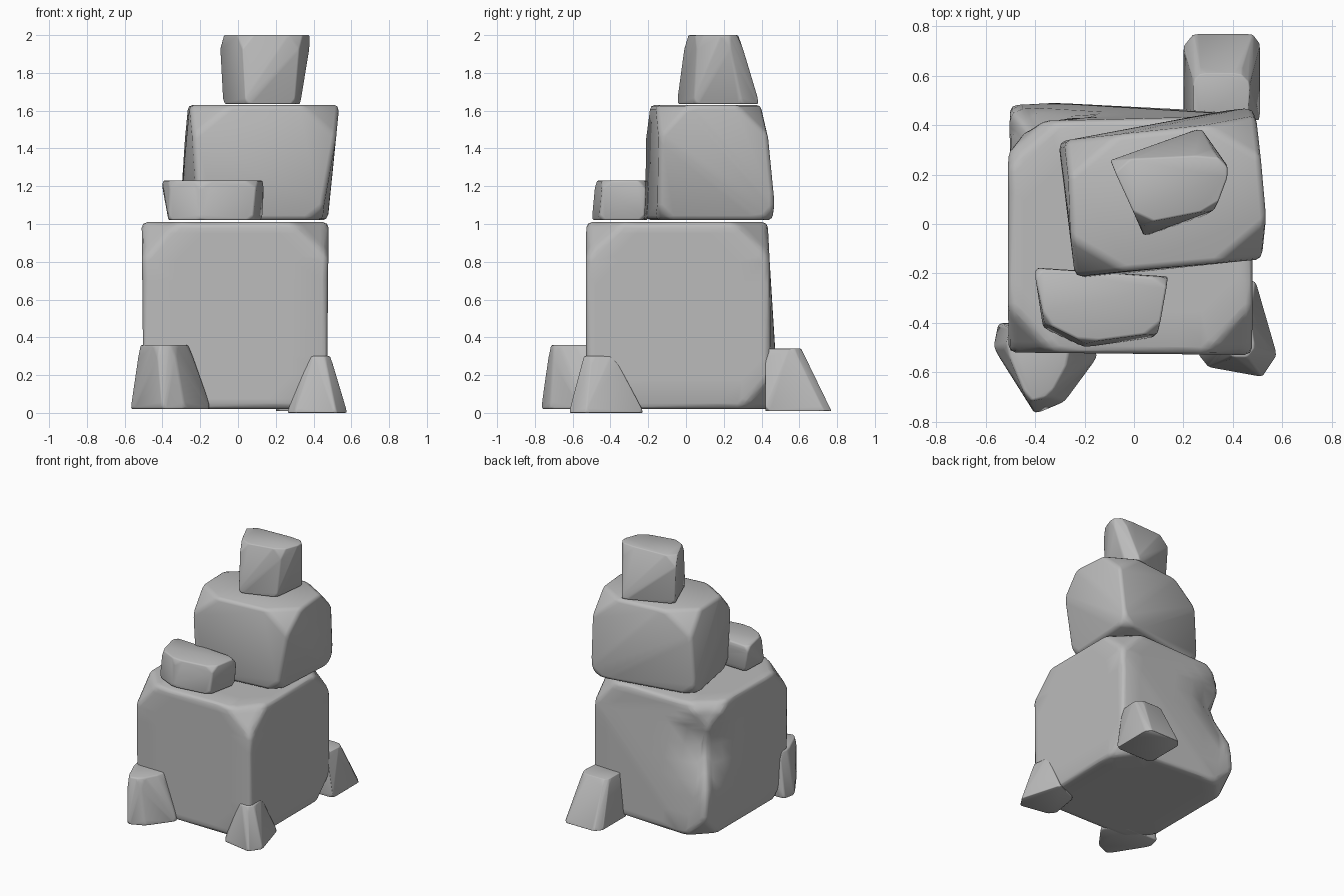
import bpy
import bmesh
from mathutils import Vector

if "Cube" in bpy.data.objects:
    bpy.data.objects.remove(bpy.data.objects["Cube"], do_unlink=True)

stone = bpy.data.materials.new("stone_grey")
stone.use_nodes = True
GREY = (0.5, 0.5, 0.5, 1)
stone.diffuse_color = GREY
stone.node_tree.nodes["Principled BSDF"].inputs["Base Color"].default_value = GREY
stone.node_tree.nodes["Principled BSDF"].inputs["Roughness"].default_value = 0.8


def chipped_corners(ring, other, cut):
    """Replace every corner by three points slid along its edges."""
    n = len(ring)
    for i, corner in enumerate(ring):
        for neighbour in (ring[i - 1], ring[(i + 1) % n], other[i]):
            yield corner.lerp(neighbour, cut)


def rock(name, low, high, bottom, top, cuts, bevel, dents=()):
    """Boulder: hull of two outlines with chipped corners and softened edges."""
    lower = [Vector((x, y, low)) for x, y in bottom]
    upper = [Vector((x, y, high)) for x, y in top]
    bm = bmesh.new()
    for p in chipped_corners(lower, upper, cuts[0]):
        bm.verts.new(p)
    for p in chipped_corners(upper, lower, cuts[1]):
        bm.verts.new(p)
    bmesh.ops.convex_hull(bm, input=bm.verts[:])
    loose = [v for v in bm.verts if not v.link_faces]
    bmesh.ops.delete(bm, geom=loose, context='VERTS')
    bmesh.ops.dissolve_limit(bm, angle_limit=0.06, verts=bm.verts[:], edges=bm.edges[:])
    bmesh.ops.bevel(bm, geom=bm.edges[:], offset=bevel, segments=2,
                    profile=0.5, affect='EDGES', clamp_overlap=True)
    # Worn hollows pushed into the surface
    if dents:
        bmesh.ops.triangulate(bm, faces=bm.faces[:])
        bmesh.ops.subdivide_edges(bm, edges=[e for e in bm.edges if e.calc_length() > 0.15],
                                  cuts=5, use_grid_fill=True)
        bmesh.ops.triangulate(bm, faces=bm.faces[:])
        for centre, push, radius in dents:
            for v in bm.verts:
                falloff = 1 - (v.co - Vector(centre)).length / radius
                if falloff > 0:
                    v.co += Vector(push) * falloff
    bmesh.ops.recalc_face_normals(bm, faces=bm.faces[:])
    for f in bm.faces:
        f.smooth = True
    mesh = bpy.data.meshes.new(name)
    bm.to_mesh(mesh)
    bm.free()
    mesh.materials.append(stone)
    obj = bpy.data.objects.new(name, mesh)
    bpy.context.collection.objects.link(obj)
    return obj


# Main stack
rock("base_boulder", 0.02, 1.01,
     [(-.5, -.52), (.47, -.53), (.47, .45), (-.5, .5)],
     [(-.51, -.52), (.48, -.53), (.48, .44), (-.51, .41)],
     (0.17, 0.2), 0.03,
     [((-.5, .45, .68), (.1, -.1, 0), 0.3)])

rock("middle_boulder", 1.02, 1.63,
     [(-.21, -.22), (.44, -.15), (.48, .48), (-.31, .33)],
     [(-.25, -.21), (.55, -.14), (.5, .42), (-.27, .34)],
     (0.12, 0.27), 0.025)

rock("top_boulder", 1.635, 2.0,
     [(.04, -.05), (.3, .04), (.33, .3), (.27, .39), (-.08, .25)],
     [(.02, 0), (.33, .06), (.39, .22), (.33, .28), (-.1, .26)],
     (0.08, 0.2), 0.015)

# Flat slab resting on the ledge
rock("ledge_slab", 1.02, 1.23,
     [(-.37, -.42), (-.2, -.5), (.08, -.46), (.13, -.22), (-.2, -.23), (-.36, -.2)],
     [(-.36, -.4), (-.2, -.48), (.1, -.44), (.14, -.21), (-.2, -.23), (-.41, -.17)],
     (0.12, 0.2), 0.015)

# Small stones leaning against the base
rock("front_right_stone", 0.02, 0.36,
     [(-.55, -.4), (-.57, -.5), (-.4, -.77), (-.28, -.72), (-.14, -.53), (-.25, -.4)],
     [(-.5, -.42), (-.52, -.5), (-.43, -.72), (-.34, -.7), (-.26, -.55), (-.28, -.4)],
     (0.1, 0.2), 0.02)

rock("front_left_stone", 0.0, 0.3,
     [(.26, -.53), (.3, -.58), (.52, -.62), (.58, -.53), (.49, -.22), (.3, -.3)],
     [(.36, -.5), (.4, -.54), (.46, -.54), (.49, -.5), (.47, -.38), (.38, -.4)],
     (0.08, 0.15), 0.015)

rock("back_stone", 0.01, 0.34,
     [(.2, .72), (.24, .77), (.48, .77), (.51, .73), (.51, .42), (.2, .42)],
     [(.24, .58), (.27, .61), (.43, .61), (.47, .57), (.46, .42), (.24, .42)],
     (0.08, 0.15), 0.015)
